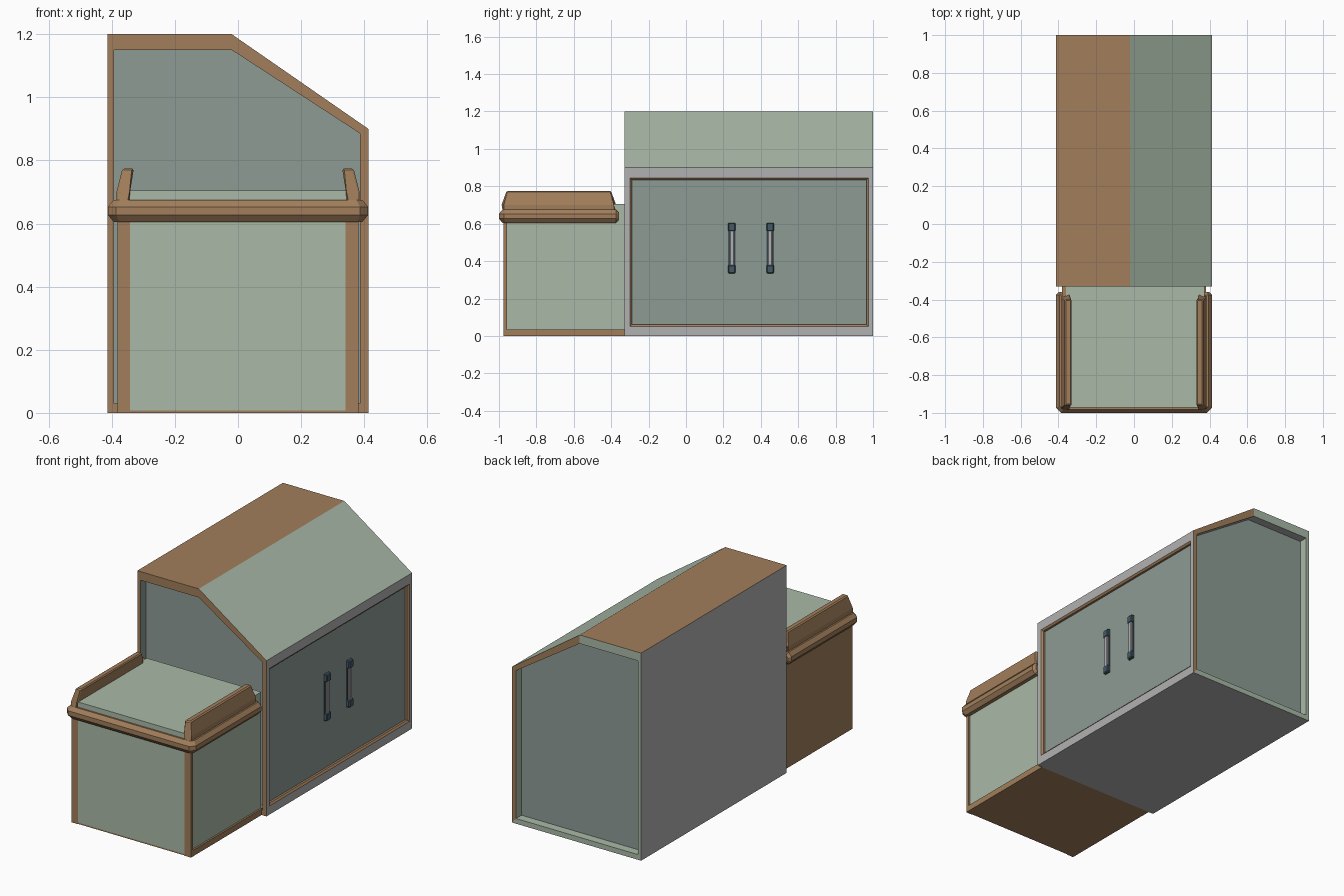
import bpy, bmesh

if "Cube" in bpy.data.objects:
    bpy.data.objects.remove(bpy.data.objects["Cube"])


def material(name, rgb):
    m = bpy.data.materials.new(name)
    m.diffuse_color = (*rgb, 1)
    m.use_nodes = True
    m.node_tree.nodes["Principled BSDF"].inputs["Base Color"].default_value = m.diffuse_color
    return m


MATS = [
    material("grey", (0.45, 0.44, 0.44)),
    material("wood", (0.36, 0.21, 0.105)),
    material("sage", (0.40, 0.49, 0.39)),
    material("slate", (0.27, 0.33, 0.30)),
    material("dark_metal", (0.06, 0.10, 0.13)),
]
GREY, WOOD, SAGE, SLATE, METAL = range(5)


def loft(bm, rings, mat, start=None, end=None, skip=()):
    """Bridge rings of points; mat(i, j) colours band i, edge j."""
    vs = [[bm.verts.new(p) for p in r] for r in rings]
    n = len(rings[0])
    for i in range(len(rings) - 1):
        for j in range(n):
            if (i, j) in skip:
                continue
            k = (j + 1) % n
            f = bm.faces.new((vs[i][j], vs[i][k], vs[i + 1][k], vs[i + 1][j]))
            f.material_index = mat(i, j)
    for ring, m in ((vs[0], start), (vs[-1], end)):
        if m is not None:
            bm.faces.new(ring).material_index = m


def finish(bm, name, bevel=0, mirror=False):
    bmesh.ops.remove_doubles(bm, verts=bm.verts[:], dist=1e-5)
    bmesh.ops.recalc_face_normals(bm, faces=bm.faces[:])
    me = bpy.data.meshes.new(name)
    bm.to_mesh(me)
    bm.free()
    for m in MATS:
        me.materials.append(m)
    ob = bpy.data.objects.new(name, me)
    bpy.context.collection.objects.link(ob)
    if mirror:
        ob.modifiers.new("mirror", 'MIRROR')
    if bevel:
        b = ob.modifiers.new("bevel", 'BEVEL')
        b.width, b.segments = bevel, 1
    return ob


def box(name, x, y, z, mat, bevel=0):
    bm = bmesh.new()
    rings = [[(x[0], y[0], h), (x[1], y[0], h), (x[1], y[1], h), (x[0], y[1], h)] for h in z]
    loft(bm, rings, lambda i, j: mat, mat, mat)
    return finish(bm, name, bevel)


# Main cabinet: sloped profile with recessed front, back and right door
outer = [(-0.413, 0), (0.413, 0), (0.413, 0.9), (-0.02, 1.2), (-0.413, 1.2)]
inner = [(-0.393, 0.03), (0.387, 0.03), (0.387, 0.885), (-0.02, 1.15), (-0.393, 1.15)]


def at_y(profile, y):
    return [(x, y, z) for x, z in profile]


def cabinet_colour(i, j):
    if i == 2:                                   # outside walls
        return (GREY, GREY, SAGE, WOOD, GREY)[j]
    if i < 2:                                    # front frame
        return WOOD if i == 1 else SLATE
    if i == 3:                                   # back frame
        return WOOD if j in (1, 2) else SAGE
    return GREY if j in (2, 3) else SAGE


bm = bmesh.new()
loft(bm, [at_y(inner, -0.28), at_y(inner, -0.33), at_y(outer, -0.33),
          at_y(outer, 1.0), at_y(inner, 1.0), at_y(inner, 0.95)],
     cabinet_colour, SLATE, SLATE, skip={(2, 1)})


def door_ring(x, y0, y1, z0, z1):
    return [(x, y0, z0), (x, y1, z0), (x, y1, z1), (x, y0, z1)]


loft(bm, [door_ring(0.413, -0.33, 1.0, 0, 0.9),
          door_ring(0.413, -0.30, 0.975, 0.05, 0.845),
          door_ring(0.405, -0.29, 0.965, 0.06, 0.835),
          door_ring(0.393, -0.29, 0.965, 0.06, 0.835)],
     lambda i, j: GREY if i == 0 else WOOD, None, SLATE)
finish(bm, "cabinet")

# Door handles
for n, y in enumerate((0.245, 0.45)):
    box(f"handle_plate_{n}", (0.388, 0.397), (y - 0.02, y + 0.02), (0.335, 0.605), METAL)
    box(f"handle_bar_{n}", (0.395, 0.409), (y - 0.012, y + 0.012), (0.37, 0.57), GREY, 0.004)
    for end, z in (("bottom", 0.335), ("top", 0.56)):
        box(f"handle_{end}_{n}", (0.39, 0.412), (y - 0.02, y + 0.02), (z, z + 0.045), METAL, 0.005)

# Front counter block
box("counter_core", (-0.36, 0.372), (-0.972, -0.32), (0.008, 0.705), SAGE)
box("counter_left_side", (-0.382, -0.342), (-0.975, -0.32), (0, 0.70), WOOD)
box("counter_front_post", (0.34, 0.382), (-0.975, -0.957), (0, 0.66), WOOD)
box("counter_bottom_rail", (0.34, 0.382), (-0.975, -0.32), (0, 0.035), WOOD)
box("counter_base", (-0.36, 0.36), (-0.972, -0.32), (0, 0.01), WOOD)

# Rounded rail wrapping the counter's front and sides
section = [(-0.02, 0.605), (0.014, 0.605), (0.032, 0.627), (0.032, 0.653),
           (0.014, 0.675), (-0.02, 0.675)]


def rail_ring(sx, y, dy, shrink=1.0, dx=1.0, inset=0.0):
    ring = []
    for d, z in section:
        d, z = d * shrink, 0.64 + (z - 0.64) * shrink
        ring.append((sx * (0.38 - inset + d * dx), y - d * dy, z))
    return ring


half = [rail_ring(1, -0.36, 0, 0.6), rail_ring(1, -0.375, 0),
        rail_ring(1, -0.955, 0.6), rail_ring(1, -0.968, 1, dx=0.6, inset=0.013)]
other = [[(-x, y, z) for x, y, z in r] for r in reversed(half)]
bm = bmesh.new()
loft(bm, half + other, lambda i, j: WOOD, WOOD, WOOD)
finish(bm, "counter_rail")

# Leaning side guards on top of the counter
guard = [(0.345, 0.66), (0.385, 0.66), (0.385, 0.70), (0.366, 0.775), (0.33, 0.775), (0.342, 0.70)]
bm = bmesh.new()
loft(bm, [[(x, -0.98 + max(0, z - 0.7) * 0.27, z) for x, z in guard],
          [(x, -0.38 - max(0, z - 0.7) * 0.27, z) for x, z in guard]],
     lambda i, j: WOOD, WOOD, WOOD)
finish(bm, "side_guards", 0.006, mirror=True)
